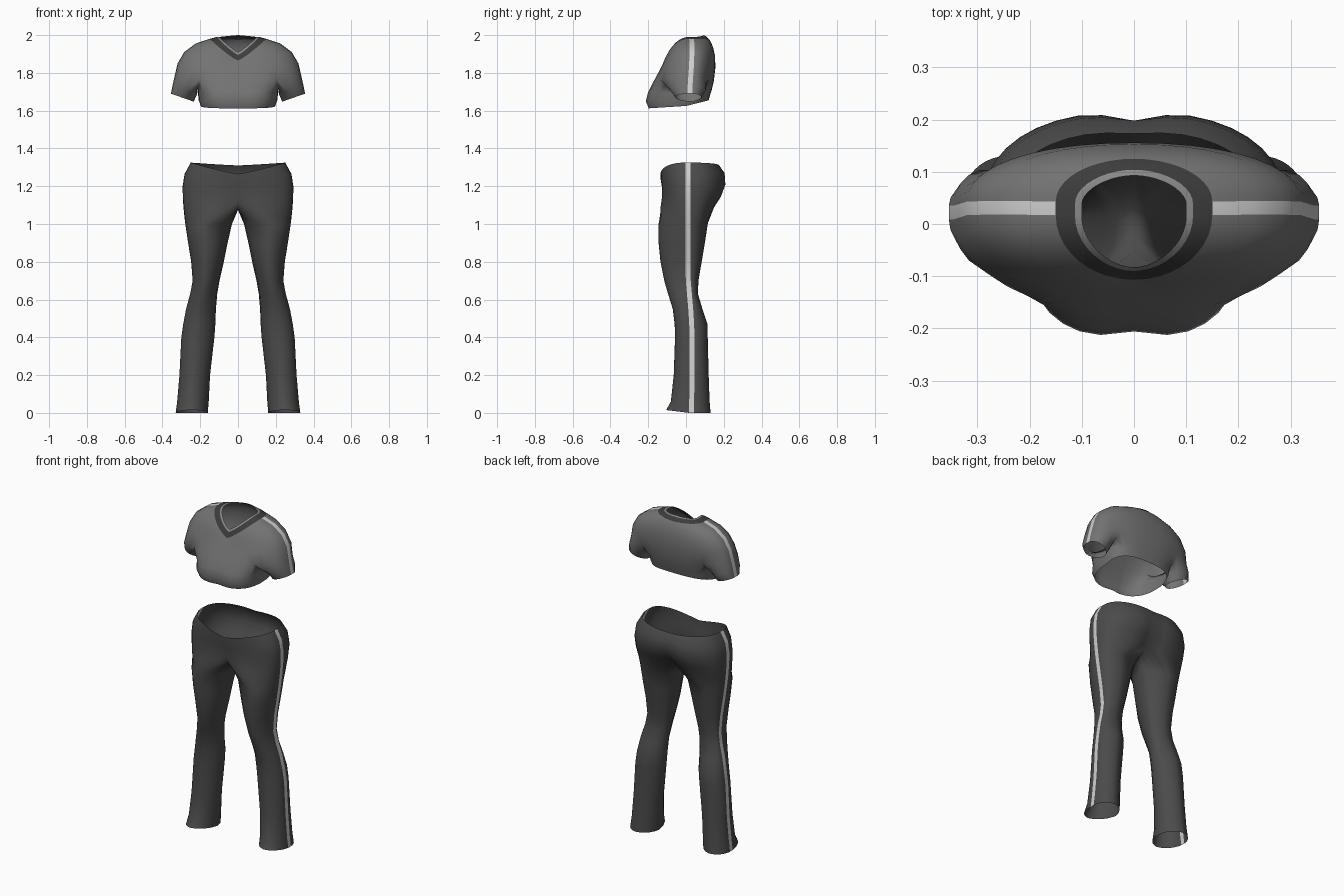
import bpy, bmesh, math
from math import sin, cos, pi, exp, radians

if "Cube" in bpy.data.objects:
    bpy.data.objects.remove(bpy.data.objects["Cube"])

NF = 10   # segments from centre front to the side stripe (same again to centre back)
NS = 7    # points along the crotch / armpit seam


def material(name, grey):
    m = bpy.data.materials.new(name)
    m.diffuse_color = (grey, grey, grey, 1)
    m.use_nodes = True
    m.node_tree.nodes["Principled BSDF"].inputs["Base Color"].default_value = m.diffuse_color
    return m


trouser_grey = material("trouser dark grey", 0.07)
shirt_grey = material("shirt mid grey", 0.17)
collar_grey = material("collar charcoal", 0.045)
trim_grey = material("collar trim grey", 0.25)
stripe_grey = material("stripe light grey", 0.62)


def half_row(zf, zs, zb, a, yf, ys, yb, p=0.85, w=0.013, cf=0.0, cb=0.0):
    """Open half ring, centre front -> side stripe -> centre back.
    zf/zs/zb: front, side and back heights; cf/cb: centre dents."""
    def quarter(u, yend, zend, yside, dent):
        s, c = max(sin(u), 0) ** p, max(cos(u), 0) ** p
        x = a * s
        y = yside + (yend - yside) * c + dent * exp(-(x / 0.055) ** 2)
        return (x, y, zend + (zs - zend) * s ** 1.2)
    us = [i / NF * pi / 2 for i in range(NF + 1)]
    return ([quarter(u, yf, zf, ys - w, cf) for u in us] +
            [quarter(u, yb, zb, ys + w, -cb) for u in reversed(us)])


def tube_row(n, split, x0, x1, yf, ys, yb, z_out, z_in, z_front=None, w=0.013):
    """Closed ring for a leg or sleeve: n outer segments each side of the
    stripe, then the seam points on the inner side."""
    cx, rx = (x0 + x1) / 2, (x1 - x0) / 2
    sp = radians(split)

    def pt(th):
        side = -w if th < pi else w
        d = (ys - w - yf) if th < pi else (yb - ys - w)
        s = sin(th)
        k = abs(cos(th)) if cos(th) < 0 else 0
        y = ys + side * (1 - k) - d * s
        z = z_out + (z_in - z_out) * (1 - cos(th)) / 2
        if z_front is not None:
            z += (z_front - z_out) * max(s, 0)
        return (cx + rx * cos(th), y, z)
    front = [pt(sp * (1 - i / n)) for i in range(n + 1)]
    back = [pt(2 * pi - sp * i / n) for i in range(n + 1)]
    inner = [pt(2 * pi - sp - (2 * pi - 2 * sp) * (j + 1) / (NS + 1)) for j in range(NS)]
    return front + back + inner


def seam(front, back, mid_x, mid_z):
    """Points from the back split to the front split, sagging in the middle."""
    pts = []
    for j in range(NS):
        t = (j + 1) / (NS + 1)
        k = sin(pi * t) ** 0.7
        b = [back[i] + (front[i] - back[i]) * t for i in range(3)]
        pts.append((b[0] + (mid_x - b[0]) * k, b[1], b[2] + (mid_z - b[2]) * k))
    return pts


def loft(bm, rows, closed, mat):
    """Skin vertex rows; mat(row, column) gives the material slot."""
    for r in range(len(rows) - 1):
        a, b = rows[r], rows[r + 1]
        n = len(a)
        for i in range(n if closed else n - 1):
            j = (i + 1) % n
            f = bm.faces.new((a[i], a[j], b[j], b[i]))
            f.material_index = mat(r, i)
            f.smooth = True


def finish(name, bm, mats):
    bmesh.ops.recalc_face_normals(bm, faces=bm.faces)
    me = bpy.data.meshes.new(name)
    bm.to_mesh(me)
    bm.free()
    ob = bpy.data.objects.new(name, me)
    bpy.context.collection.objects.link(ob)
    for m in mats:
        me.materials.append(m)
    mod = ob.modifiers.new("mirror", 'MIRROR')
    mod.merge_threshold = 0.0005
    return ob


def verts(bm, pts):
    return [bm.verts.new(p) for p in pts]


# ---- trousers: hips ----
bm = bmesh.new()
hips = [verts(bm, half_row(*r[:8], cf=r[8], cb=r[9])) for r in (
    (1.265, 1.325, 1.310, 0.250, -0.135, 0.01, 0.178, 0.85, 0.000, 0.005),
    (1.235, 1.265, 1.270, 0.283, -0.134, 0.01, 0.210, 0.85, 0.000, 0.012),
    (1.195, 1.200, 1.210, 0.293, -0.130, 0.01, 0.216, 0.85, 0.004, 0.018),
    (1.150, 1.130, 1.150, 0.292, -0.132, 0.01, 0.192, 0.85, 0.015, 0.028))]
crotch_pts = half_row(1.115, 1.06, 1.10, 0.286, -0.140, 0.01, 0.155, 0.85, cf=0.03, cb=0.04)
crotch = verts(bm, crotch_pts)
stripe = lambda r, i: 1 if i == NF else 0
loft(bm, hips + [crotch], False, stripe)
# ---- trousers: legs, x0 x1 yf ys yb z ----
crotch_ring = crotch + verts(bm, seam(crotch_pts[0], crotch_pts[-1], 0.0, 1.075))
legs = [verts(bm, tube_row(NF, 90, x0, x1, yf, ys, yb, z, z, zfr)) for x0, x1, yf, ys, yb, z, zfr in (
    (0.032, 0.279, -0.146, 0.010, 0.115, 1.00, None),
    (0.055, 0.264, -0.145, 0.010, 0.100, 0.90, None),
    (0.075, 0.248, -0.135, 0.010, 0.083, 0.80, None),
    (0.098, 0.240, -0.115, 0.012, 0.066, 0.70, None),
    (0.110, 0.253, -0.095, 0.018, 0.063, 0.63, None),
    (0.117, 0.275, -0.070, 0.025, 0.087, 0.55, None),
    (0.120, 0.290, -0.060, 0.030, 0.114, 0.47, None),
    (0.125, 0.300, -0.058, 0.032, 0.115, 0.40, None),
    (0.148, 0.310, -0.065, 0.032, 0.120, 0.20, None),
    (0.155, 0.322, -0.080, 0.030, 0.125, 0.06, None),
    (0.160, 0.330, -0.105, 0.030, 0.130, 0.00, 0.015))]
loft(bm, [crotch_ring] + legs, True, stripe)
trousers = finish("trousers", bm, [trouser_grey, stripe_grey])

# ---- shirt: collar, shoulders and chest, from the neck edge down ----
bm = bmesh.new()
upper_pts = [half_row(*r) for r in (
    (1.910, 1.990, 2.000, 0.100, -0.083, 0.025, 0.093, 1.10),
    (1.895, 1.990, 1.995, 0.113, -0.090, 0.027, 0.104, 1.05),
    (1.865, 1.980, 1.975, 0.150, -0.107, 0.030, 0.125, 1.00),
    (1.852, 1.955, 1.940, 0.225, -0.116, 0.031, 0.142, 0.95),
    (1.836, 1.910, 1.895, 0.285, -0.126, 0.031, 0.153, 0.92),
    (1.805, 1.850, 1.830, 0.320, -0.143, 0.030, 0.156, 0.92),
    (1.755, 1.780, 1.755, 0.336, -0.172, 0.025, 0.147, 0.95))]
upper = [verts(bm, r) for r in upper_pts]


def shirt_mat(r, i):
    if r < 2:
        return (2, 1)[r]
    return 3 if i == NF else 0


loft(bm, upper, False, shirt_mat)
# armpit split
K0, K1 = 4, 2 * NF + 1 - 4
pit_pts, pit = upper_pts[-1], upper[-1]
pit_seam = verts(bm, seam(pit_pts[K0], pit_pts[K1], 0.213, 1.715))
# ---- shirt: sleeves ----
n = NF - K0
sleeves = [verts(bm, tube_row(n, 115, *r)) for r in (
    (0.217, 0.346, -0.085, 0.022, 0.105, 1.735, 1.685),
    (0.235, 0.355, -0.055, 0.022, 0.082, 1.690, 1.648))]
loft(bm, [pit[K0:K1 + 1] + pit_seam] + sleeves, True,
     lambda r, i: 3 if i == n else 0)
# ---- shirt: lower torso ----
torso = [pit[:K0 + 1] + pit_seam[::-1] + pit[K1:]]
count = len(torso[0])
for zf, zs, zb, a, yf, yb in (
        (1.700, 1.690, 1.705, 0.212, -0.205, 0.135),
        (1.650, 1.655, 1.680, 0.208, -0.218, 0.127),
        (1.612, 1.625, 1.655, 0.197, -0.203, 0.120)):
    row = []
    for i in range(count):
        u = pi * i / (count - 1)
        s, c = max(sin(u), 0) ** 0.72, abs(cos(u)) ** 0.72
        x = a * s if 0 < i < count - 1 else 0
        front = cos(u) > 0
        y = (yf if front else yb) * c
        if front:
            y += 0.012 * exp(-(x / 0.05) ** 2)
        row.append((x, y, zs + ((zf if front else zb) - zs) * c))
    torso.append(verts(bm, row))
loft(bm, torso, False, lambda r, i: 0)
shirt = finish("shirt", bm, [shirt_grey, collar_grey, trim_grey, stripe_grey])
